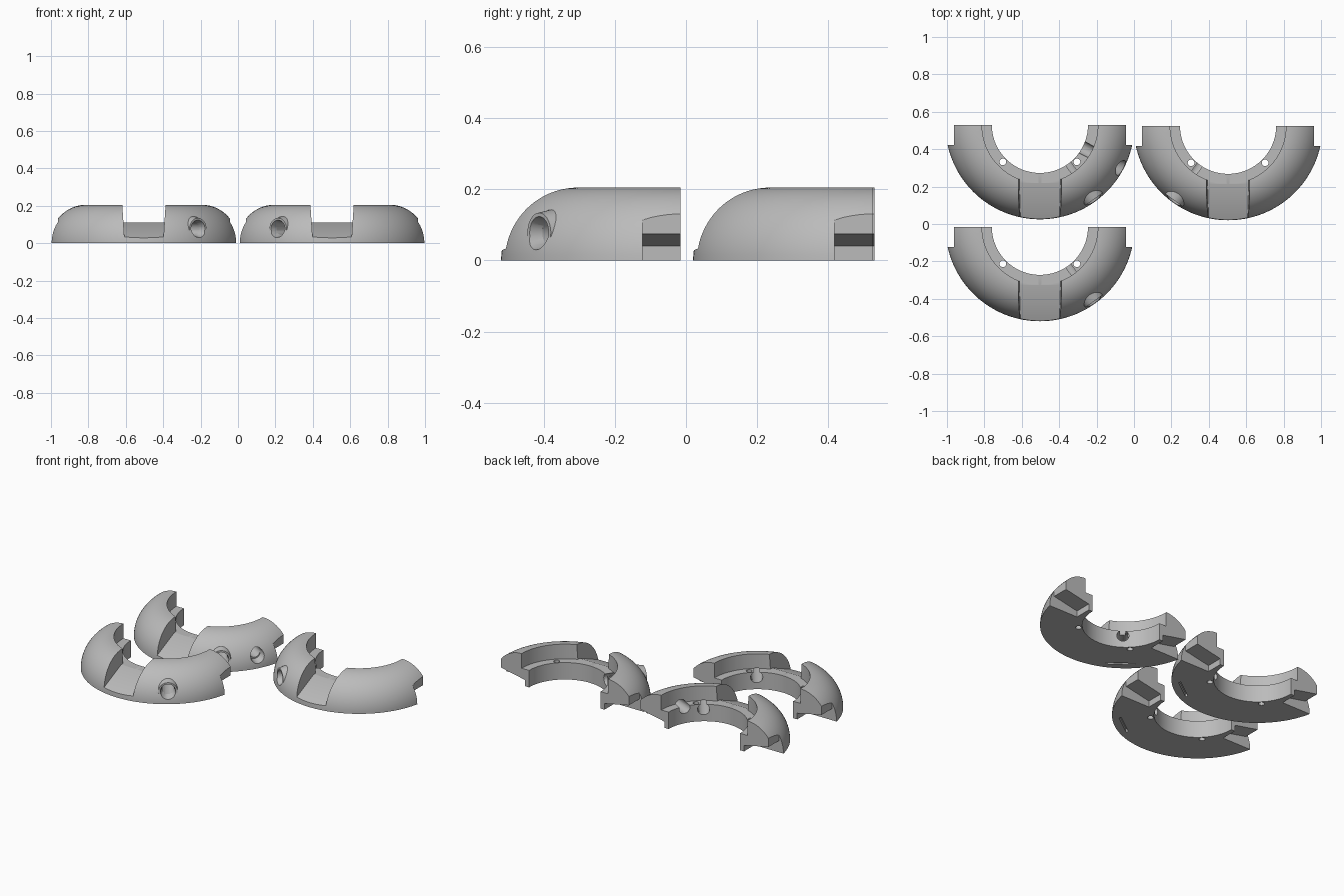
import bpy, bmesh, math
from mathutils import Matrix, Vector

old = bpy.data.objects.get("Cube")
if old:
    bpy.data.objects.remove(old)

INNER, LEDGE, OUTER = 0.257, 0.31, 0.505
LEDGE_Z, TOP = 0.11, 0.205
HOLE_Z = 0.078

grey = bpy.data.materials.new("plain grey")
grey.use_nodes = True
colour = (0.5, 0.5, 0.5, 1)
grey.diffuse_color = colour
grey.node_tree.nodes["Principled BSDF"].inputs["Base Color"].default_value = colour


def to_object(name, bm):
    bmesh.ops.recalc_face_normals(bm, faces=bm.faces)
    mesh = bpy.data.meshes.new(name)
    bm.to_mesh(mesh)
    bm.free()
    mesh.materials.append(grey)
    obj = bpy.data.objects.new(name, mesh)
    bpy.context.collection.objects.link(obj)
    return obj


def half_ring(name):
    """Domed cross-section with an inner ledge, swept through half a turn."""
    arc = [i / 20 * math.pi / 2 for i in range(21)]
    profile = [(INNER, 0)]
    profile += [(LEDGE + (OUTER - LEDGE) * math.cos(a), TOP * math.sin(a)) for a in arc]
    profile += [(LEDGE, LEDGE_Z), (INNER, LEDGE_Z)]
    bm = bmesh.new()
    steps = 72
    rings = []
    for i in range(steps + 1):
        a = math.pi + math.pi * i / steps
        rings.append([bm.verts.new((r * math.cos(a), r * math.sin(a), z)) for r, z in profile])
    n = len(profile)
    for one, two in zip(rings, rings[1:]):
        for j in range(n):
            k = (j + 1) % n
            bm.faces.new((one[j], one[k], two[k], two[j]))
    bm.faces.new(rings[0])
    bm.faces.new(rings[-1])
    return to_object(name, bm)


def prism(name, outline, axis, start, end):
    """Extrude a flat outline along x or y."""
    bm = bmesh.new()
    place = (lambda p, d: (d, p[0], p[1])) if axis == "x" else (lambda p, d: (p[0], d, p[1]))
    face = bm.faces.new([bm.verts.new(place(p, start)) for p in outline])
    moved = bmesh.ops.extrude_face_region(bm, geom=[face])["geom"]
    shift = Vector(place((0, 0), end - start))
    bmesh.ops.translate(bm, verts=[v for v in moved if isinstance(v, bmesh.types.BMVert)], vec=shift)
    return to_object(name, bm)


def rod(name, start, end, r1, r2, sides=32):
    """Cylinder or cone between two points."""
    a, b = Vector(start), Vector(end)
    turn = (b - a).to_track_quat("Z", "Y").to_matrix().to_4x4()
    bm = bmesh.new()
    bmesh.ops.create_cone(bm, cap_ends=True, segments=sides, radius1=r1, radius2=r2,
                          depth=(b - a).length, matrix=Matrix.Translation((a + b) / 2) @ turn)
    return to_object(name, bm)


def box(name, centre, size, angle=0):
    bm = bmesh.new()
    bmesh.ops.create_cube(bm, size=1, matrix=Matrix.Translation(centre)
                          @ Matrix.Rotation(angle, 4, "Z") @ Matrix.Diagonal((*size, 1)))
    return to_object(name, bm)


def combine(target, tool, operation="DIFFERENCE"):
    """Apply a boolean and discard the tool."""
    mod = target.modifiers.new("cut", "BOOLEAN")
    mod.operation, mod.object, mod.solver = operation, tool, "EXACT"
    depsgraph = bpy.context.evaluated_depsgraph_get()
    mesh = bpy.data.meshes.new_from_object(target.evaluated_get(depsgraph))
    target.modifiers.clear()
    target.data = mesh
    bpy.data.objects.remove(tool)


def polar(angle, r, z):
    """Point at an angle measured from the front towards +x."""
    return (r * math.sin(angle), -r * math.cos(angle), z)


def build(name, centre, side, second_hole=False):
    ring = half_ring(name)
    # raised collars around the side holes
    main = side * math.radians(36)
    holes = [(main, HOLE_Z)]
    if second_hole:
        holes.append((side * math.radians(62), HOLE_Z + 0.025))
    for angle, _ in holes[:1]:
        combine(ring, rod("collar", polar(angle, 0.40, HOLE_Z), polar(angle, 0.492, HOLE_Z),
                          0.075, 0.056), "UNION")
    # front notch with a sloping floor
    slope = [(-0.6, -0.012), (-0.5, 0.03), (-0.31, LEDGE_Z), (-0.2, LEDGE_Z), (-0.2, 0.3), (-0.6, 0.3)]
    notch = prism("notch", slope, "x", -0.11, 0.11)
    for v in notch.data.vertices:
        v.co.x *= 0.93 + 0.6 * max(v.co.z, 0)
    combine(ring, notch)
    # side holes, countersunk outside
    for angle, inner_z in holes:
        combine(ring, rod("bore", polar(angle, 0.2, inner_z), polar(angle, 0.6, HOLE_Z), 0.036, 0.036))
        combine(ring, rod("countersink", polar(angle, 0.455, HOLE_Z), polar(angle, 0.51, HOLE_Z),
                          0.036, 0.05))
    # ends: trimmed outside, undercut beneath behind a thin foot
    undercut = [(0.285, -0.1), (0.7, -0.1), (0.7, 0.3), (0.46, 0.3), (0.46, 0.075), (0.285, 0.04)]
    for s in (-1, 1):
        combine(ring, prism("undercut", [(s * x, z) for x, z in undercut], "y", -0.108, 0.1))
        # screw hole through the ledge
        combine(ring, rod("screw_hole", polar(s * math.pi / 4, 0.28, -0.1),
                          polar(s * math.pi / 4, 0.28, 0.3), 0.018, 0.018, 20))
    # narrow slot in the underside below the main hole
    combine(ring, box("slot", polar(main, 0.45, 0), (0.17, 0.014, 0.04), main))
    ring.location = (*centre, 0)
    bpy.ops.object.select_all(action="DESELECT")
    ring.select_set(True)
    bpy.context.view_layer.objects.active = ring
    bpy.ops.object.shade_smooth_by_angle(angle=math.radians(30))


build("left_half_ring", (0.503, 0.525), -1)
build("right_half_ring_two_holes", (-0.503, 0.53), 1, True)
build("right_half_ring", (-0.503, -0.015), 1)
